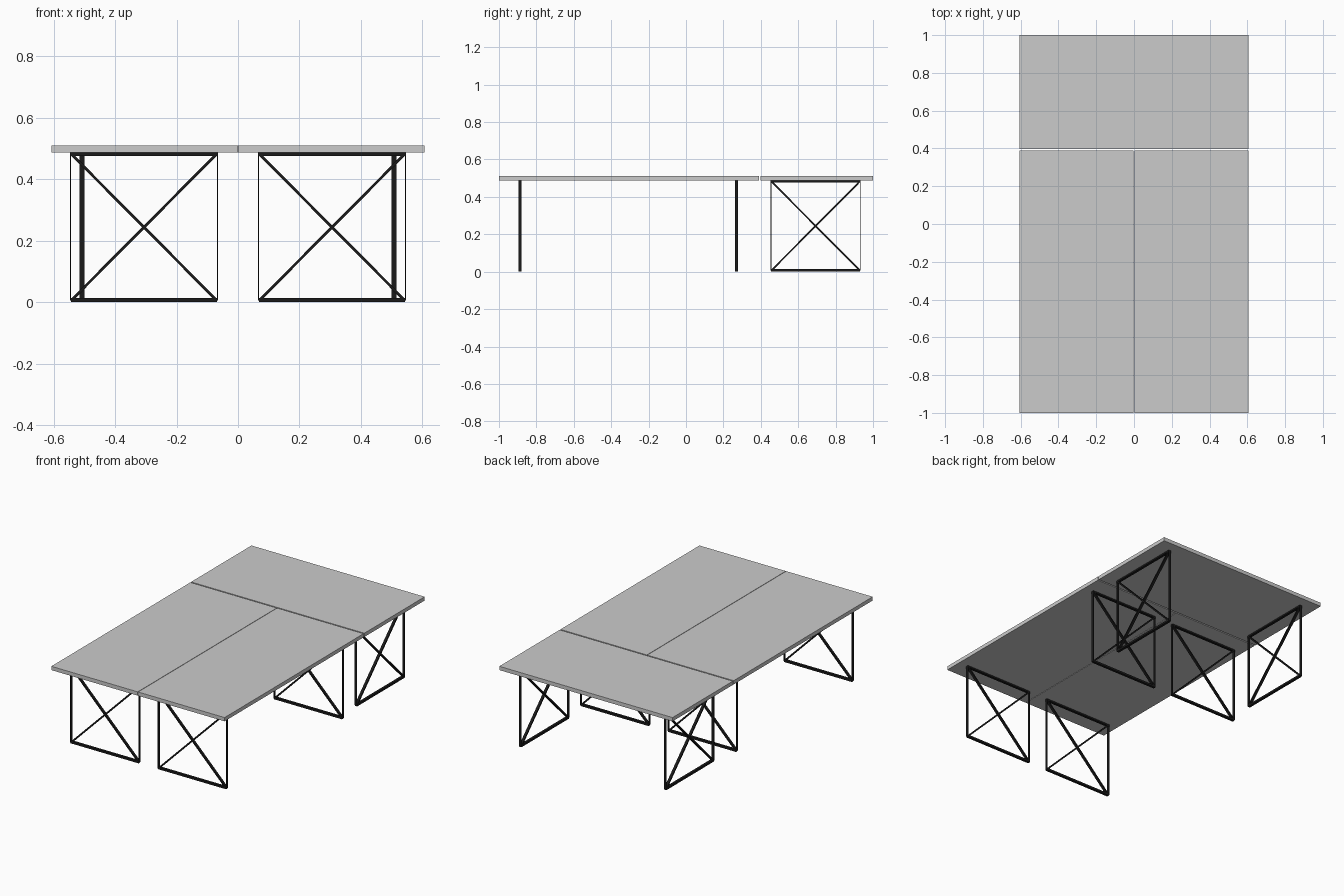
import bpy, bmesh
from math import atan2, hypot
from mathutils import Matrix, Vector

if "Cube" in bpy.data.objects:
    bpy.data.objects.remove(bpy.data.objects["Cube"])


def add_box(bm, size, mat):
    bmesh.ops.create_cube(bm, size=1.0, matrix=mat @ Matrix.Diagonal((*size, 1.0)))


def finish(name, bm, mat=None):
    me = bpy.data.meshes.new(name)
    bm.to_mesh(me)
    bm.free()
    ob = bpy.data.objects.new(name, me)
    bpy.context.collection.objects.link(ob)
    if mat:
        me.materials.append(mat)
    return ob


def panel(name, x0, x1, y0, y1):
    bm = bmesh.new()
    add_box(bm, (x1 - x0, y1 - y0, 0.024),
            Matrix.Translation(((x0 + x1) / 2, (y0 + y1) / 2, 0.499)))
    finish(name, bm)


black = bpy.data.materials.new("black_metal")
black.diffuse_color = (0.01, 0.01, 0.01, 1)
black.use_nodes = True
black.node_tree.nodes["Principled BSDF"].inputs["Base Color"].default_value = black.diffuse_color

W, H, DEPTH = 0.482, 0.487, 0.016   # leg frame width, height, bar depth


def leg_frame(name, x, y, turned=False):
    bm = bmesh.new()

    def bar(a, b, thick):
        d = Vector(b) - Vector(a)
        mid = (Vector(a) + Vector(b)) / 2
        m = (Matrix.Translation((mid.x, 0, mid.y))
             @ Matrix.Rotation(-atan2(d.y, d.x), 4, 'Y'))
        add_box(bm, (hypot(d.x, d.y), DEPTH, thick), m)

    h = W / 2
    bar((-h + 0.003, 0.0075), (h - 0.003, 0.0075), 0.013)         # foot rail
    bar((-h + 0.003, H - 0.005), (h - 0.003, H - 0.005), 0.010)   # top rail
    for s in (-1, 1):
        bar((s * (h - 0.002), 0.006), (s * (h - 0.002), H), 0.004)  # thin upright
        bar((-s * (h - 0.006), 0.008), (s * (h - 0.006), H - 0.006), 0.009)  # cross brace
    ob = finish(name, bm, black)
    ob.location = (x, y, 0)
    if turned:
        ob.rotation_euler.z = 1.5707963


for s, side in ((-1, "left"), (1, "right")):
    # long table tops with front and rear leg frames
    x0, x1 = sorted((s * 0.0015, s * 0.606))
    panel(side + "_table_top", x0, x1, -1.0, 0.389)
    leg_frame(side + "_front_leg_frame", s * 0.306, -0.888)
    leg_frame(side + "_middle_leg_frame", s * 0.306, 0.27)
    # leg frames of the end table
    leg_frame(side + "_end_leg_frame", s * 0.507, 0.693, True)

# end table top set crosswise
panel("end_table_top", -0.606, 0.606, 0.397, 1.0)
